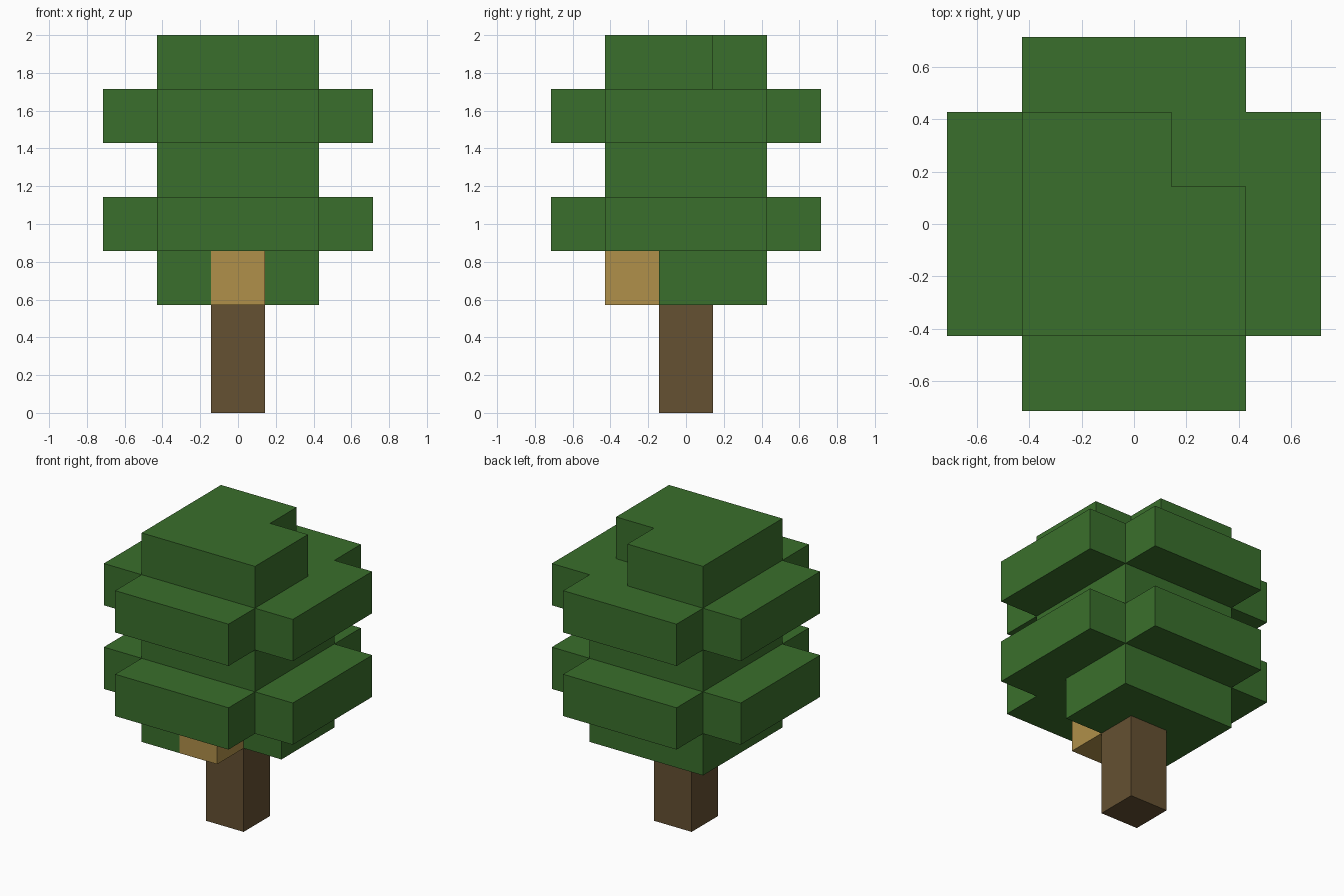
import bpy
import bmesh
import math
from mathutils import Vector

if "Cube" in bpy.data.objects:
    bpy.data.objects.remove(bpy.data.objects["Cube"], do_unlink=True)

UNIT = 2 / 7  # edge length of one block


def material(name, rgb):
    mat = bpy.data.materials.new(name)
    mat.use_nodes = True
    mat.diffuse_color = (*rgb, 1)
    bsdf = mat.node_tree.nodes["Principled BSDF"]
    bsdf.inputs["Base Color"].default_value = (*rgb, 1)
    bsdf.inputs["Roughness"].default_value = 0.9
    return mat


def layer(z, reach=1, without=()):
    """Square layer of blocks; a reach of 2 gives four arms with empty corners."""
    span = range(-reach, reach + 1)
    return {(x, y, z) for x in span for y in span
            if abs(x) + abs(y) < 4 and (x, y) not in without}


# Blocks of each part
trunk = {(0, 0, z) for z in range(2)}
nest = {(0, -1, 2)}
leaves = (layer(2, without=[(1, -1), (0, -1)])   # open corner beside the nest
          | layer(3, reach=2)
          | layer(4)
          | layer(5, reach=2)
          | layer(6, without=[(1, 1)]))          # notched crown
solid = trunk | nest | leaves

DIRECTIONS = [Vector(d) * s for d in ((1, 0, 0), (0, 1, 0), (0, 0, 1)) for s in (1, -1)]


def build(name, cells, mat):
    """Skin a set of blocks with only its exposed faces, merged into flat panels."""
    bm = bmesh.new()
    for cell in sorted(cells):
        centre = Vector(cell) + Vector((0, 0, 0.5))
        for n in DIRECTIONS:
            if tuple(int(c) for c in Vector(cell) + n) in solid:
                continue
            u = Vector((n.y, n.z, n.x))
            v = n.cross(u)
            corners = [centre + (n + a * u + b * v) / 2
                       for a, b in ((-1, -1), (1, -1), (1, 1), (-1, 1))]
            bm.faces.new([bm.verts.new(c * UNIT) for c in corners])
    bmesh.ops.remove_doubles(bm, verts=bm.verts, dist=UNIT / 100)
    bmesh.ops.dissolve_limit(bm, angle_limit=math.radians(1),
                             verts=bm.verts, edges=bm.edges)
    mesh = bpy.data.meshes.new(name)
    bm.to_mesh(mesh)
    bm.free()
    mesh.materials.append(mat)
    obj = bpy.data.objects.new(name, mesh)
    bpy.context.collection.objects.link(obj)
    return obj


build("trunk", trunk, material("bark brown", (0.130, 0.082, 0.032)))
build("nest", nest, material("honey tan", (0.434, 0.279, 0.068)))
build("leaves", leaves, material("leaf green", (0.042, 0.159, 0.025)))
